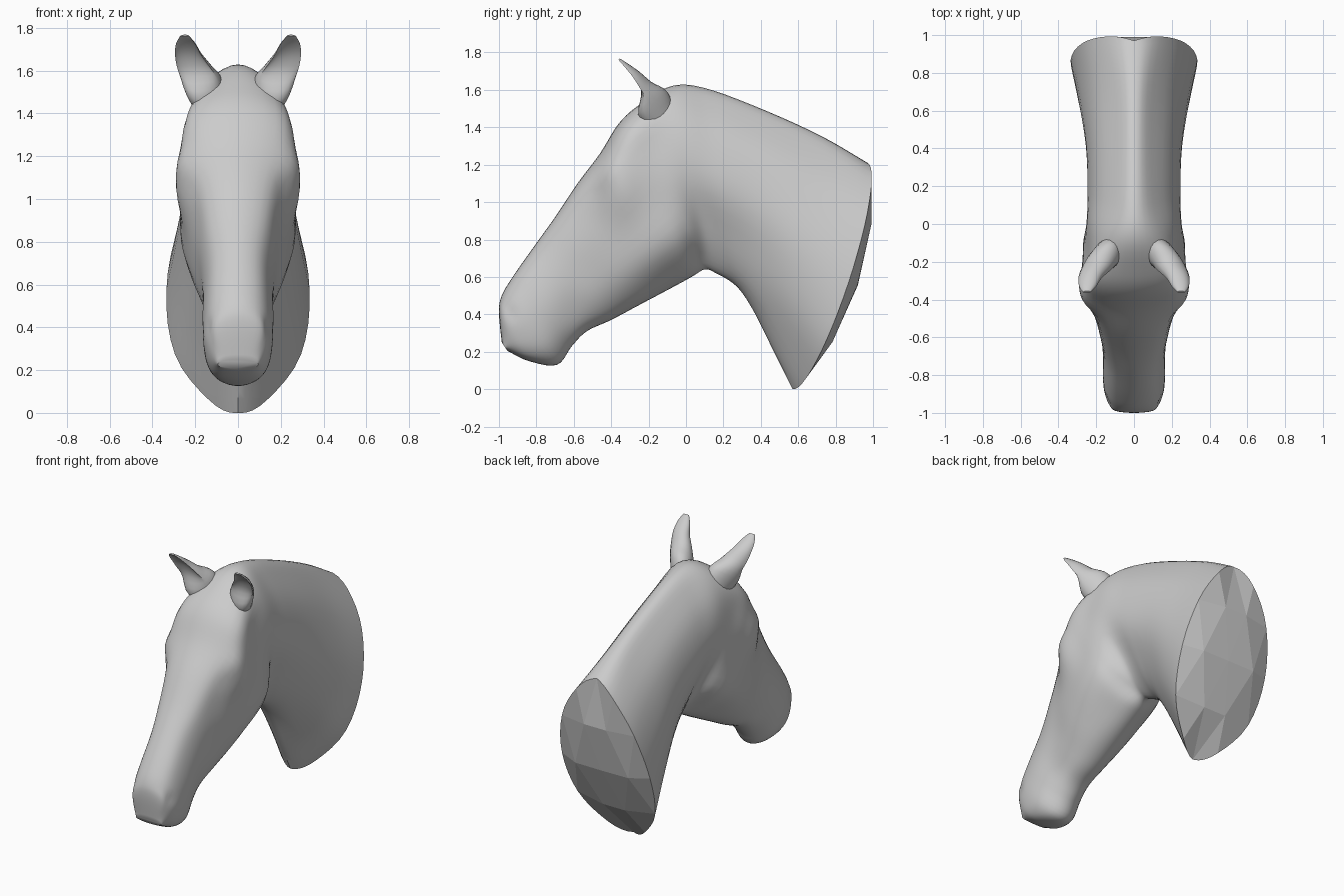
import bpy
from math import sin, cos, pi, exp, radians
from mathutils import Vector

if "Cube" in bpy.data.objects:
    bpy.data.objects.remove(bpy.data.objects["Cube"])

N, SUB = 48, 5   # points round a section, rings between sections

# head and neck sections: top (y, z), bottom (y, z)
SPINE = [(-.985, .25, -.955, .205), (-1, .41, -.84, .15), (-.985, .50, -.69, .13),
         (-.92, .61, -.61, .23), (-.80, .78, -.53, .31), (-.70, .92, -.40, .37),
         (-.58, 1.10, -.25, .45), (-.46, 1.26, -.08, .54), (-.36, 1.42, .03, .60),
         (-.25, 1.52, .10, .64), (-.08, 1.62, .16, .62), (.10, 1.61, .27, .55),
         (.40, 1.50, .36, .42), (.72, 1.355, .47, .20), (.97, 1.21, .57, 0)]
# half-widths of each section from underside to top
WIDTH = [(.05, .085, .095, .085, .05), (.09, .13, .14, .13, .10), (.08, .14, .16, .15, .10),
         (.08, .14, .165, .15, .10), (.09, .14, .165, .15, .10), (.10, .165, .18, .17, .12),
         (.12, .21, .225, .205, .15), (.12, .245, .265, .285, .20), (.12, .25, .27, .27, .22),
         (.08, .22, .265, .245, .20), (.07, .16, .245, .23, .14), (.09, .17, .245, .21, .10),
         (.11, .20, .255, .21, .09), (.12, .25, .295, .23, .10), (.14, .295, .335, .275, .14)]
# local shaping: centre, radius, sideways push (brow, eye corner, nostril, cheek)
BUMPS = [((.28, -.43, 1.18), .07, .022), ((.24, -.50, 1.06), .05, -.01),
         ((.12, -.93, .40), .04, -.012), ((.22, .0, .80), .13, .008)]


def spline(p, u):
    """Catmull-Rom through equal-length tuples."""
    i = min(int(u), len(p) - 2)
    t = u - i
    a, b, c, d = (p[max(0, min(len(p) - 1, i + k))] for k in (-1, 0, 1, 2))
    return [.5 * (2 * q + (r - o) * t + (2 * o - 5 * q + 4 * r - s) * t * t
                  + (3 * q - o - 3 * r + s) * t ** 3) for o, q, r, s in zip(a, b, c, d)]


def ring(u):
    ty, tz, by, bz = spline(SPINE, u)
    w = spline(WIDTH, u)
    prof = [(v,) for v in (-w[0], 0, *w, 0, -w[4])]
    side = Vector((0, tz - bz, by - ty)).normalized()
    bow = .105 * max(0, (u - 11) / 3)
    pts = []
    for k in range(N):
        a = 2 * pi * k / N
        th = a if a <= pi else 2 * pi - a
        s = 1 if a <= pi else -1
        x = spline(prof, 1 + th / (pi / 6))[0]
        t = (1 - cos(th)) / 2
        p = Vector((x, by + (ty - by) * t, bz + (tz - bz) * t)) + side * bow * sin(th)
        if x > .01:
            p.x += sum(m * exp(-((p - Vector(c)).length / r) ** 2) for c, r, m in BUMPS)
        p.x *= s
        pts.append(p)
    return pts, side


def bridge(start, rings, n):
    return [(start + r * n + k, start + r * n + (k + 1) % n,
             start + (r + 1) * n + (k + 1) % n, start + (r + 1) * n + k)
            for r in range(rings - 1) for k in range(n)]


def make(name, verts, faces, flat_from=None):
    me = bpy.data.meshes.new(name)
    me.from_pydata([tuple(v) for v in verts], [], faces)
    ob = bpy.data.objects.new(name, me)
    bpy.context.collection.objects.link(ob)
    bpy.context.view_layer.objects.active = ob
    ob.select_set(True)
    bpy.ops.object.mode_set(mode='EDIT')
    bpy.ops.mesh.select_all(action='SELECT')
    bpy.ops.mesh.normals_make_consistent(inside=False)
    bpy.ops.object.mode_set(mode='OBJECT')
    bpy.ops.object.shade_smooth_by_angle(angle=radians(40))
    if flat_from is not None:
        for f in me.polygons[flat_from:]:
            f.use_smooth = False
    ob.select_set(False)
    return ob


# head and neck
verts = []
count = (len(SPINE) - 1) * SUB + 1
for i in range(count):
    pts, side = ring(i / SUB)
    verts += pts
faces = bridge(0, count, N) + [tuple(range(N))]
flat_from = len(faces)

# faceted, domed neck cut
rim0, inner0, STEP = (count - 1) * N, count * N, 8
M, HALF = N // STEP, STEP // 2
mid = sum(pts, Vector()) / N
verts += [mid + (pts[k * STEP + HALF] - mid) * .6 + side * .065 for k in range(M)]
verts.append(mid + side * .09)
for k in range(M):
    j = (k + 1) % M
    outer = [rim0 + (k * STEP + HALF + q) % N for q in range(STEP + 1)]
    faces += [(*outer[:HALF + 1], inner0 + k), (*outer[HALF:], inner0 + j),
              (outer[HALF], inner0 + j, inner0 + k), (inner0 + k, inner0 + j, inner0 + M)]
make("head_and_neck", verts, faces, flat_from)

# ears: cupped on the front; centre, half-width, depth, cupping
EAR = [(.12, -.10, 1.40, .05, .07, -1), (.16, -.185, 1.52, .085, .11, -.8),
       (.20, -.24, 1.60, .08, .07, .0), (.232, -.285, 1.67, .062, .045, .35),
       (.245, -.33, 1.725, .045, .025, .4), (.25, -.362, 1.762, .02, .01, 0)]
E, ER = 20, 21
for name, s in (("ear_right", -1), ("ear_left", 1)):
    ev = []
    for i in range(ER):
        x, y, z, w, d, cup = spline(EAR, i * 5 / (ER - 1))
        for k in range(E):
            a = 2 * pi * k / E
            q = d * sin(a) * (1 if sin(a) >= 0 else -cup)
            ev.append((s * (x + w * cos(a) - .25 * q), y + q * .8, z + q * .6))
    ef = bridge(0, ER, E) + [tuple(range(E)), tuple(range((ER - 1) * E, ER * E))]
    make(name, ev, ef)
